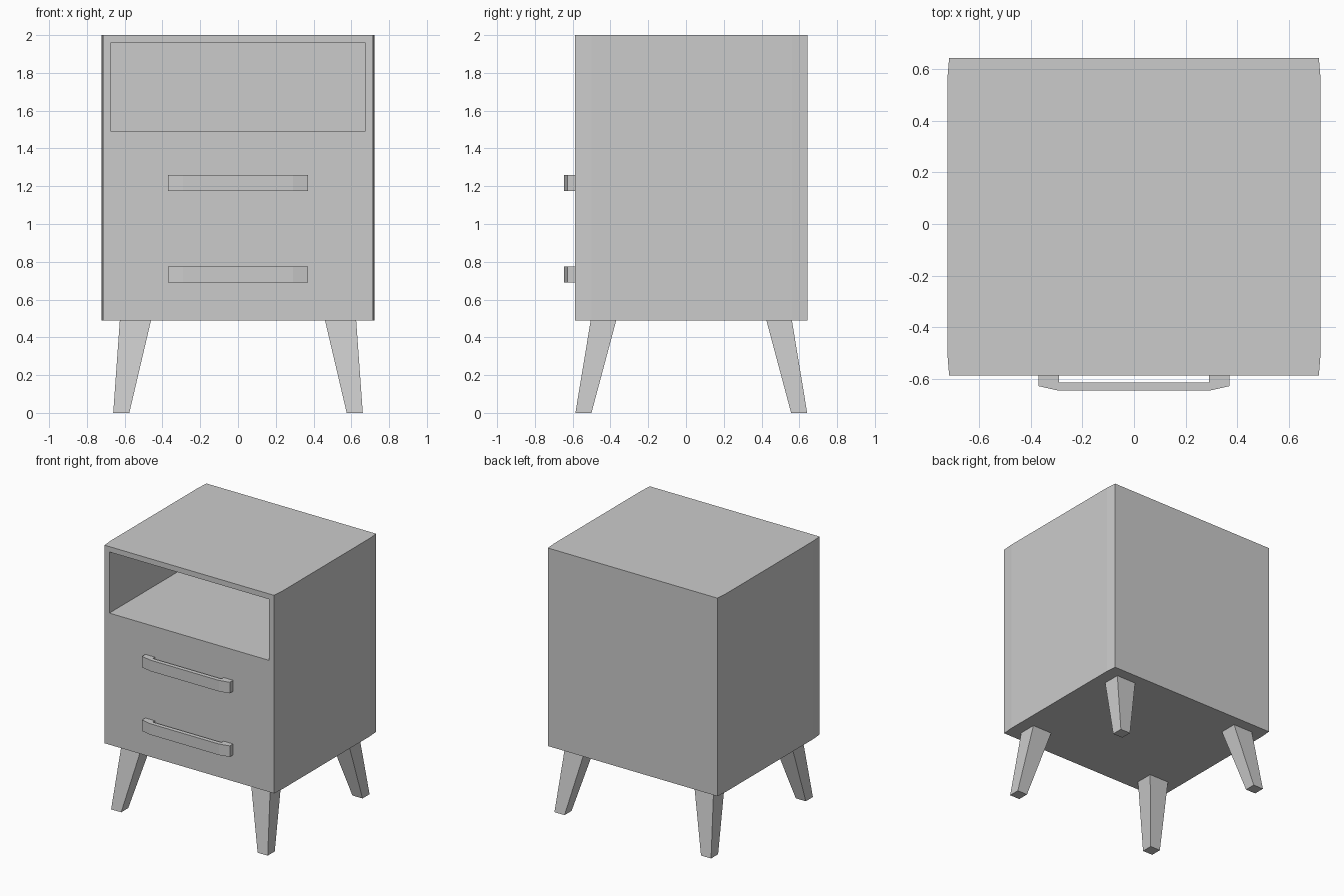
import bpy
import bmesh
from mathutils import Vector

if "Cube" in bpy.data.objects:
    bpy.data.objects.remove(bpy.data.objects["Cube"])

CENTRE_Y = 0.028                      # middle of the cabinet box
FRONT_Y, BACK_Y = -0.587, 0.643
BASE_Z, TOP_Z = 0.49, 2.0


def finish(name, bm):
    bmesh.ops.recalc_face_normals(bm, faces=bm.faces)
    mesh = bpy.data.meshes.new(name)
    bm.to_mesh(mesh)
    bm.free()
    obj = bpy.data.objects.new(name, mesh)
    bpy.context.collection.objects.link(obj)
    return obj


def prism(outline, z0, z1):
    """Extrude an xy outline from z0 up to z1."""
    bm = bmesh.new()
    face = bm.faces.new([bm.verts.new((x, y, z0)) for x, y in outline])
    ext = bmesh.ops.extrude_face_region(bm, geom=[face], use_keep_orig=True)
    top = [v for v in ext["geom"] if isinstance(v, bmesh.types.BMVert)]
    bmesh.ops.translate(bm, verts=top, vec=(0, 0, z1 - z0))
    bmesh.ops.recalc_face_normals(bm, faces=bm.faces)
    return bm


def mirrored(half):
    """Complete an outline from its right half."""
    return half + [(-x, y) for x, y in reversed(half)]


# Cabinet: box with slightly bowed sides
bm = prism(mirrored([(0.715, FRONT_Y), (0.722, -0.50),
                     (0.722, 0.56), (0.715, BACK_Y)]), BASE_Z, TOP_Z)

# Open shelf: inset the front, raise its lower edge, push it inwards
front = min(bm.faces, key=lambda f: f.calc_center_median().y)
bmesh.ops.inset_individual(bm, faces=[front], thickness=0.058)
for v in front.verts:
    if v.co.z < 1.0:
        v.co.z = 1.493
shelf = bmesh.ops.extrude_discrete_faces(bm, faces=[front])["faces"][0]
bmesh.ops.translate(bm, verts=shelf.verts, vec=(0, BACK_Y - 0.058 - FRONT_Y, 0))
finish("cabinet", bm)

# Drawer handles: bar with angled ends standing on two feet
handle = mirrored([(0.29, -0.613), (0.29, FRONT_Y), (0.37, FRONT_Y),
                   (0.37, -0.627), (0.29, -0.645)])
for name, z in (("upper_handle", 1.218), ("lower_handle", 0.733)):
    finish(name, prism(handle, z - 0.042, z + 0.042))

# Legs: tapered square posts splayed towards the corners
for side, sx in (("left", -1), ("right", 1)):
    for end, sy in (("front", -1), ("back", 1)):
        bm = bmesh.new()
        bmesh.ops.create_cube(bm, size=1)
        for v in bm.verts:
            if v.co.z > 0:
                mid, size, z = (0.543, 0.465), (0.165, 0.135), BASE_Z
            else:
                mid, size, z = (0.618, 0.571), (0.085, 0.085), 0
            v.co = Vector((sx * mid[0] + v.co.x * size[0],
                           CENTRE_Y + sy * mid[1] + v.co.y * size[1], z))
        finish(f"{end}_{side}_leg", bm)
